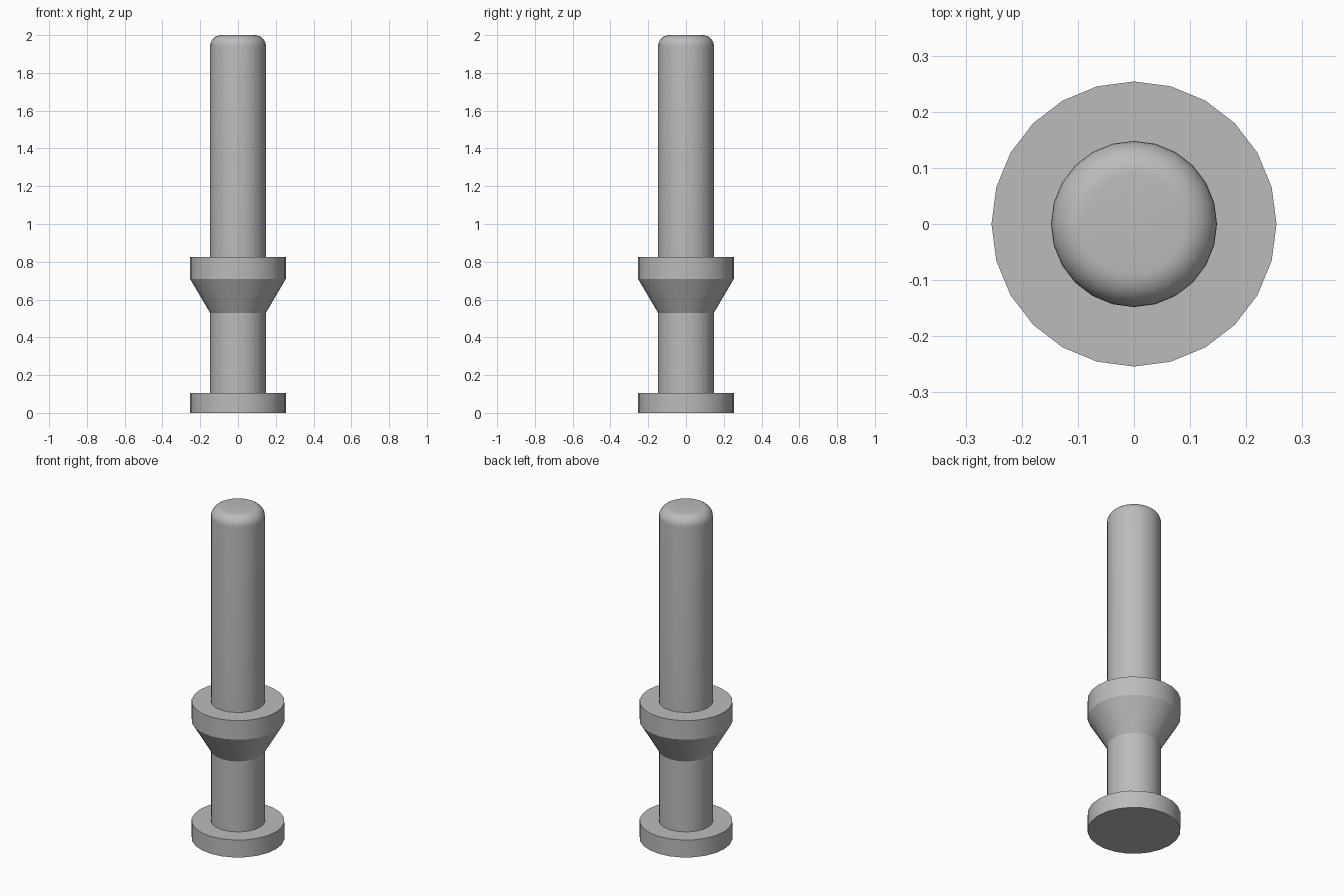
import bpy
import bmesh
from math import sin, cos, pi, radians

cube = bpy.data.objects.get("Cube")
if cube:
    bpy.data.objects.remove(cube, do_unlink=True)

SIDES = 24
SHAFT = 0.148
FLANGE = 0.254
FILLET = 0.06

# Plain grey metal
grey = bpy.data.materials.new("grey metal")
grey.use_nodes = True
colour = (0.5, 0.5, 0.5, 1)
grey.diffuse_color = colour
grey.node_tree.nodes["Principled BSDF"].inputs["Base Color"].default_value = colour


def lathe(name, profile):
    """Turn a list of (radius, height) points around z, closing on the axis."""
    bm = bmesh.new()
    rings = []
    for r, z in profile:
        if r == 0:
            rings.append([bm.verts.new((0, 0, z))])
        else:
            rings.append([bm.verts.new((r * cos(2 * pi * i / SIDES), r * sin(2 * pi * i / SIDES), z))
                          for i in range(SIDES)])
    for low, high in zip(rings, rings[1:]):
        if len(low) == 1:
            bm.faces.new(high)
        elif len(high) == 1:
            bm.faces.new(low)
        else:
            for i in range(SIDES):
                j = (i + 1) % SIDES
                bm.faces.new((low[i], low[j], high[j], high[i]))
    bmesh.ops.delete(bm, geom=[v for v in bm.verts if not v.link_faces], context='VERTS')
    bmesh.ops.recalc_face_normals(bm, faces=bm.faces)
    mesh = bpy.data.meshes.new(name)
    bm.to_mesh(mesh)
    bm.free()
    mesh.materials.append(grey)
    obj = bpy.data.objects.new(name, mesh)
    bpy.context.collection.objects.link(obj)
    bpy.ops.object.select_all(action='DESELECT')
    obj.select_set(True)
    bpy.context.view_layer.objects.active = obj
    bpy.ops.object.shade_smooth_by_angle(angle=radians(25))
    return obj


# Rounded upper edge of the pin
STEPS = 8
tip = [(SHAFT - FILLET + FILLET * cos(a), 2 - FILLET + FILLET * sin(a))
       for a in (pi / 2 * k / STEPS for k in range(STEPS + 1))]

# One turned pin: base disc, neck, flared collar, shaft, rounded tip
lathe("turned_pin", [
    (0, 0), (FLANGE, 0), (FLANGE, 0.105),
    (SHAFT, 0.105), (SHAFT, 0.53),
    (FLANGE, 0.71), (FLANGE, 0.825), (SHAFT, 0.825),
    *tip, (0, 2),
])
